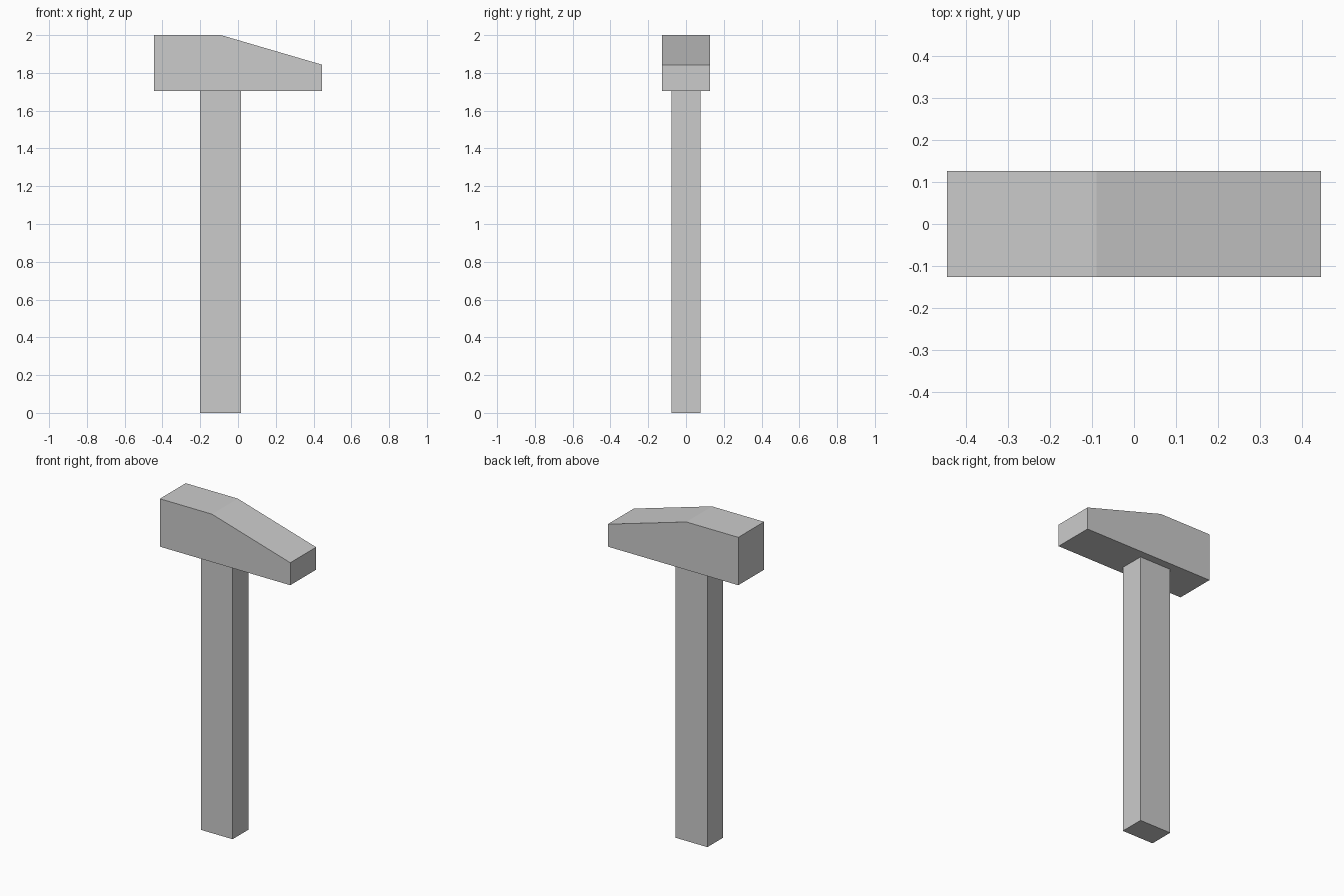
import bpy
import bmesh

if "Cube" in bpy.data.objects:
    bpy.data.objects.remove(bpy.data.objects["Cube"])


def extrude_profile(name, profile, half_depth):
    """Extrude a closed x-z profile along y, centred on y = 0."""
    bm = bmesh.new()
    face = bm.faces.new([bm.verts.new((x, -half_depth, z)) for x, z in profile])
    extruded = bmesh.ops.extrude_face_region(bm, geom=[face])["geom"]
    moved = [v for v in extruded if isinstance(v, bmesh.types.BMVert)]
    bmesh.ops.translate(bm, verts=moved, vec=(0, 2 * half_depth, 0))
    bmesh.ops.recalc_face_normals(bm, faces=bm.faces)
    mesh = bpy.data.meshes.new(name)
    bm.to_mesh(mesh)
    bm.free()
    obj = bpy.data.objects.new(name, mesh)
    bpy.context.collection.objects.link(obj)
    return obj


HEAD_BOTTOM = 1.704

# Handle: straight rectangular bar, set off-centre under the head
extrude_profile("handle", [(-0.2, 0), (0.017, 0), (0.017, HEAD_BOTTOM), (-0.2, HEAD_BOTTOM)], 0.077)

# Head: block with a top that slopes down to a narrow end
extrude_profile("head", [(-0.446, HEAD_BOTTOM), (0.446, HEAD_BOTTOM), (0.446, 1.843),
                         (-0.09, 2.0), (-0.446, 2.0)], 0.126)
